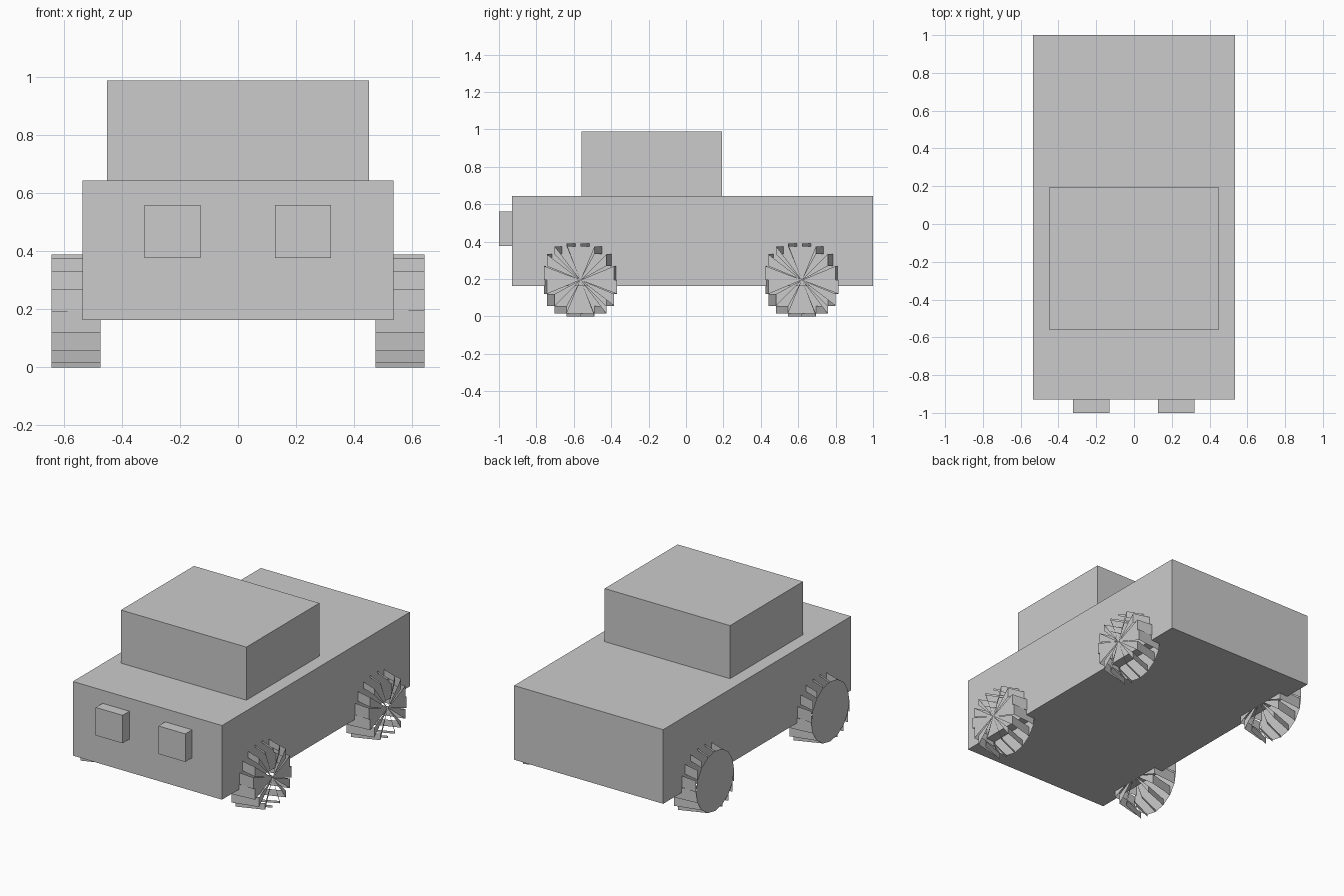
import bpy, bmesh, math

if "Cube" in bpy.data.objects:
    bpy.data.objects.remove(bpy.data.objects["Cube"])


def box(name, x0, x1, y0, y1, z0, z1):
    bpy.ops.mesh.primitive_cube_add(size=1, location=((x0 + x1) / 2, (y0 + y1) / 2, (z0 + z1) / 2))
    ob = bpy.context.object
    ob.name = name
    ob.scale = (x1 - x0, y1 - y0, z1 - z0)
    bpy.ops.object.transform_apply(location=False, rotation=False, scale=True)
    return ob


def wheel(name, x0, x1, cy, cz=0.195, r=0.195, n=16):
    """Solid disc on the -x side, slanted tread slats, thin spokes on the +x side."""
    bm = bmesh.new()
    ring = [(cy + r * math.cos(2 * math.pi * i / n), cz + r * math.sin(2 * math.pi * i / n))
            for i in range(n)]
    bm.faces.new([bm.verts.new((x0, y, z)) for y, z in reversed(ring)])
    hub = bm.verts.new((x1, cy, cz))
    for i in range(n):
        (y1, z1), (y2, z2) = ring[i], ring[(i + 1) % n]
        # tread slat, slanting from one rim point to the next
        a, b, c, d = [bm.verts.new(p) for p in
                      ((x0, y1, z1), (x0, y1, z2), (x1, y2, z2), (x1, y2, z1))]
        bm.faces.new((a, d, c, b))
        # spoke blade from the hub to the slat end
        if abs(y2 - cy) > 1e-4:
            bm.faces.new((hub, d, c))
    me = bpy.data.meshes.new(name)
    bm.to_mesh(me)
    bm.free()
    ob = bpy.data.objects.new(name, me)
    bpy.context.collection.objects.link(ob)
    return ob


# Body and cabin
box("body", -0.536, 0.536, -0.93, 1.0, 0.163, 0.645)
box("cabin", -0.451, 0.451, -0.558, 0.192, 0.645, 0.99)

# Headlights
box("headlight_left", -0.323, -0.13, -1.0, -0.93, 0.378, 0.56)
box("headlight_right", 0.128, 0.321, -1.0, -0.93, 0.378, 0.56)

# Wheels
for end, cy in (("front", -0.564), ("rear", 0.62)):
    wheel(end + "_wheel_left", -0.643, -0.474, cy)
    wheel(end + "_wheel_right", 0.474, 0.643, cy)
